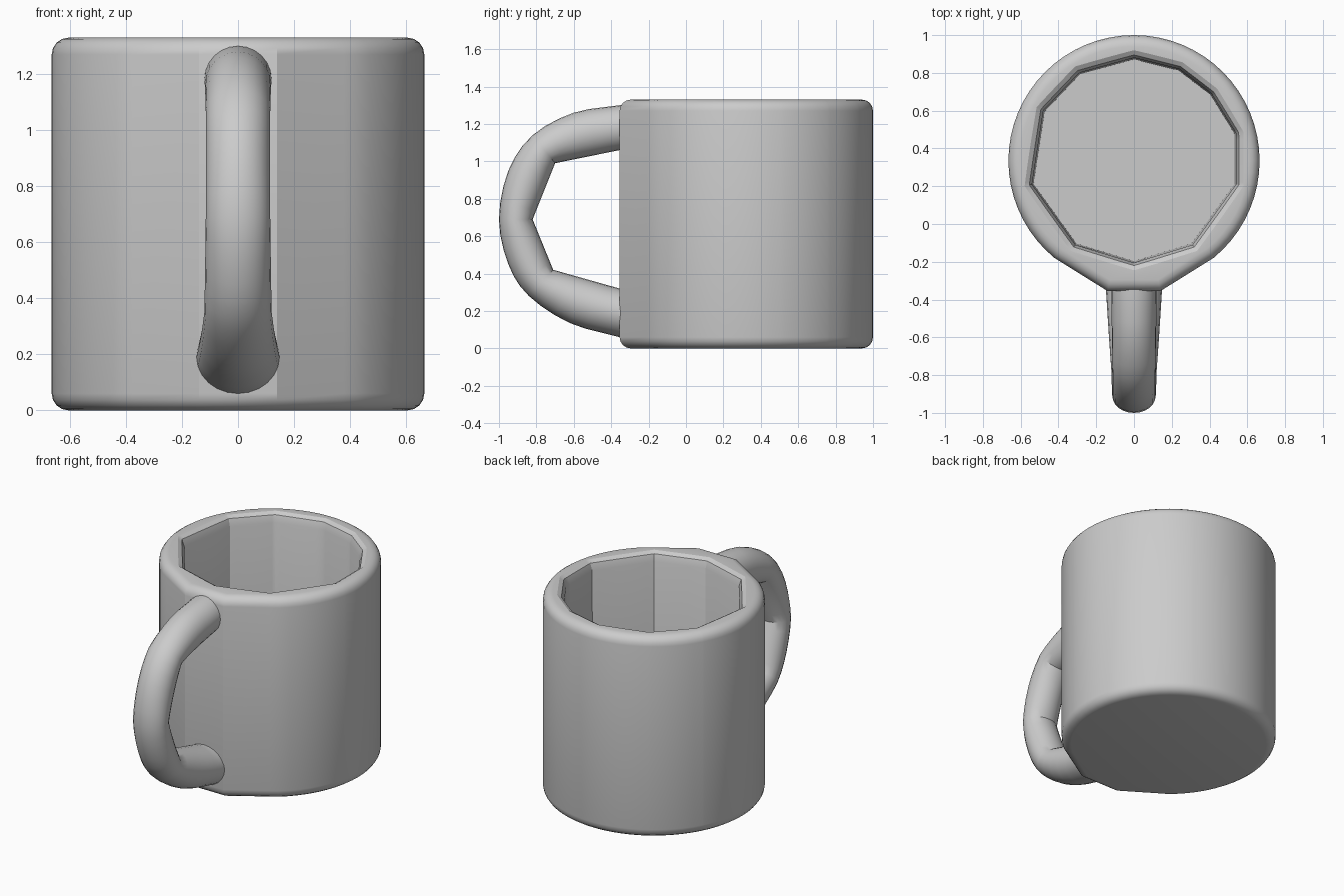
import bpy, bmesh, math
from mathutils import Vector

cube = bpy.data.objects.get("Cube")
if cube:
    bpy.data.objects.remove(cube)

grey = bpy.data.materials.new("plain grey")
grey.use_nodes = True
grey.diffuse_color = (0.6, 0.6, 0.6, 1)
grey.node_tree.nodes["Principled BSDF"].inputs["Base Color"].default_value = (0.6, 0.6, 0.6, 1)

CENTRE = Vector((0, 0.335))
RADIUS, HEIGHT, ROUND = 0.665, 1.33, 0.06


def loft(name, rings):
    """Skin a list of equal-length rings and cap both ends."""
    bm = bmesh.new()
    loops = [[bm.verts.new(p) for p in ring] for ring in rings]
    count = len(loops[0])
    for low, high in zip(loops, loops[1:]):
        for i in range(count):
            j = (i + 1) % count
            bm.faces.new((low[i], low[j], high[j], high[i]))
    bm.faces.new(loops[0][::-1])
    bm.faces.new(loops[-1])
    bmesh.ops.recalc_face_normals(bm, faces=bm.faces)
    mesh = bpy.data.meshes.new(name)
    bm.to_mesh(mesh)
    bm.free()
    mesh.materials.append(grey)
    obj = bpy.data.objects.new(name, mesh)
    bpy.context.collection.objects.link(obj)
    bpy.ops.object.select_all(action="DESELECT")
    obj.select_set(True)
    bpy.context.view_layer.objects.active = obj
    bpy.ops.object.shade_smooth_by_angle(angle=math.radians(30))
    return obj


def angle_of(p):
    return math.atan2(p.y, p.x) % math.tau


def reach(outline, angle):
    """Distance from the centre to a convex outline along an angle."""
    d = Vector((math.cos(angle), math.sin(angle)))
    best = math.inf
    for a, b in zip(outline, outline[1:] + outline[:1]):
        e = b - a
        normal = Vector((e.y, -e.x))
        facing = normal.dot(d)
        if facing > 1e-9:
            best = min(best, normal.dot(a) / facing)
    return best


# Outer outline: a circle drawn out to a small flat pad behind the handle
outer = [Vector((math.cos(a), math.sin(a))) * RADIUS
         for a in (math.tau * i / 64 for i in range(64))]
outer = [p for p in outer if p.y > 0 or abs(p.x) > 0.39]
outer += [Vector((x, -0.355)) - CENTRE for x in (-0.14, 0.14)]
outer.sort(key=angle_of)

# Inner outline: a coarse polygon
inner = [Vector(p) - CENTRE for p in (
    (0, 0.88), (-0.29, 0.80), (-0.48, 0.60), (-0.54, 0.21), (-0.31, -0.11),
    (0, -0.205), (0.31, -0.11), (0.54, 0.21), (0.54, 0.48), (0.41, 0.69), (0.24, 0.82))]
inner.sort(key=angle_of)

angles = sorted({round(angle_of(p), 4) for p in outer + inner})


def ring(outline, offset, z):
    points = []
    for a in angles:
        r = reach(outline, a) + offset
        points.append((r * math.cos(a), CENTRE.y + r * math.sin(a), z))
    return points


# Mug body: rounded foot, wall, rounded rim, hollow inside
arc = [(ROUND * (math.cos(t) - 1), ROUND * (1 - math.sin(t)))
       for t in (math.pi / 2 * i / 4 for i in range(5))]
rings = [ring(outer, dx, dz) for dx, dz in reversed(arc)]
rings += [ring(outer, dx, HEIGHT - dz) for dx, dz in arc]
rings += [ring(inner, dx, HEIGHT - dz) for dx, dz in ((0.04, 0), (0.015, 0.015), (0, 0.06))]
rings.append(ring(inner, -0.008, 0.09))
loft("mug_body", rings)

# Handle: smooth outer edge, faceted inner edge
outer_edge = [Vector(p) for p in (
    (-0.355, 1.30), (-0.60, 1.26), (-0.82, 1.14), (-0.95, 0.95), (-1, 0.69),
    (-0.95, 0.45), (-0.84, 0.28), (-0.62, 0.135), (-0.355, 0.06))]
inner_edge = [Vector(p) for p in (
    (-0.355, 1.06), (-0.70, 0.99), (-0.82, 0.69), (-0.71, 0.42), (-0.355, 0.32))]
half_width = [0.12, 0.115, 0.115, 0.12, 0.148]


def smooth_at(points, t):
    i = min(int(t), len(points) - 2)
    f = t - i
    b, c = points[i], points[i + 1]
    a = points[i - 1] if i else 2 * b - c
    d = points[i + 2] if i + 2 < len(points) else 2 * c - b
    return 0.5 * (2 * b + (c - a) * f + (2 * a - 5 * b + 4 * c - d) * f ** 2
                  + (3 * b - a - 3 * c + d) * f ** 3)


def linear_at(values, t):
    i = min(int(t), len(values) - 2)
    return values[i] + (values[i + 1] - values[i]) * (t - i)


def section(p, q, w):
    mid, half = (p + q) / 2, (p - q) / 2
    points = []
    for k in range(24):
        a = math.tau * k / 24
        yz = mid + half * math.cos(a)
        points.append((w * math.sin(a), yz.x, yz.y))
    return points


STEPS = 6
sections = []
for k in range(4 * STEPS + 1):
    t = k / STEPS
    sections.append(section(smooth_at(outer_edge, 2 * t), linear_at(inner_edge, t),
                            linear_at(half_width, t)))
# Sink both ends into the wall
sink = [[(x, y + 0.06, z) for x, y, z in s] for s in (sections[0], sections[-1])]
loft("handle", [sink[0]] + sections + [sink[1]])
